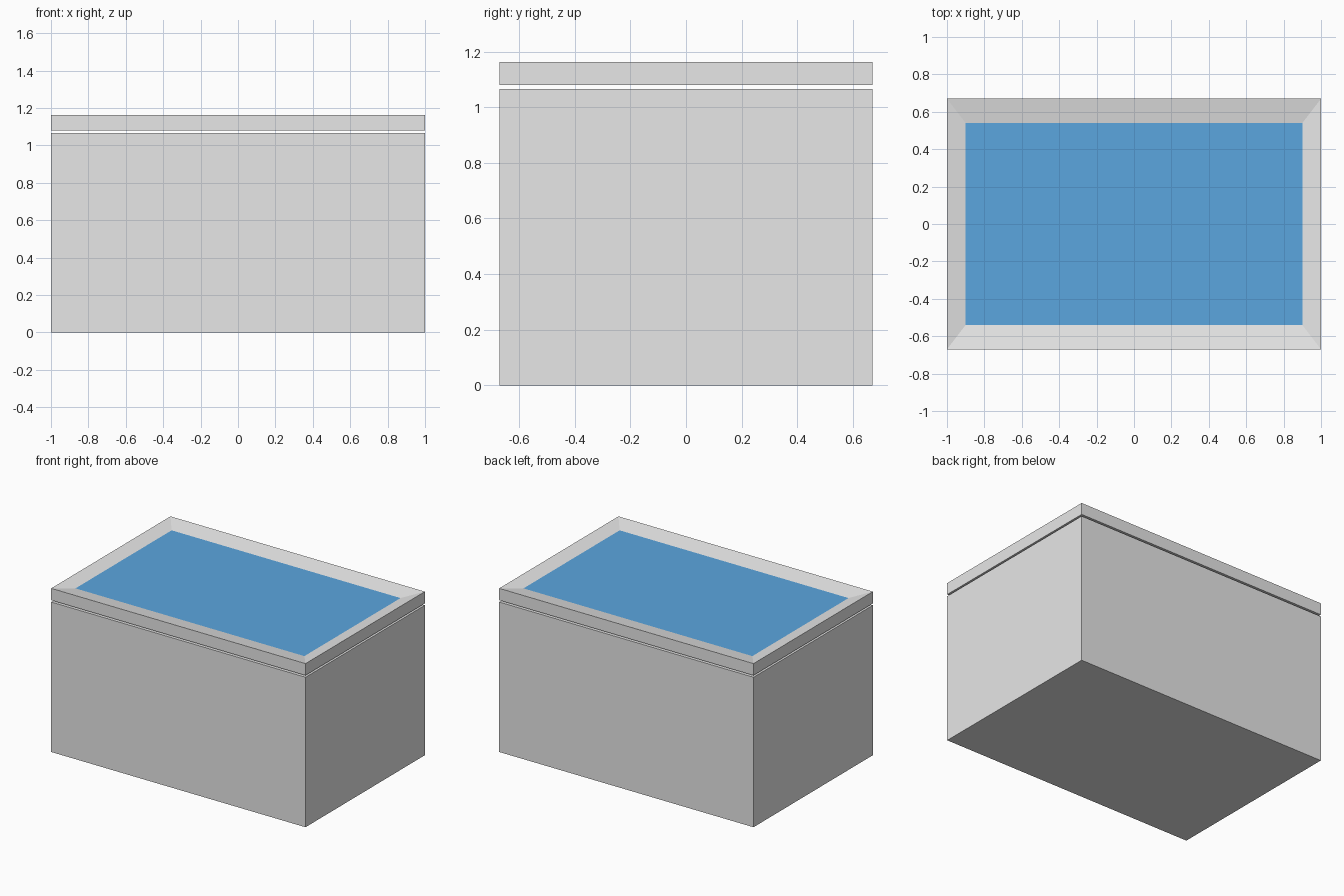
import bpy, bmesh

if "Cube" in bpy.data.objects:
    bpy.data.objects.remove(bpy.data.objects["Cube"])


def material(name, color):
    m = bpy.data.materials.new(name)
    m.diffuse_color = (*color, 1)
    m.use_nodes = True
    m.node_tree.nodes["Principled BSDF"].inputs["Base Color"].default_value = m.diffuse_color
    return m


GREY = material("light grey", (0.8, 0.8, 0.8))
BLUE = material("blue", (0.104, 0.383, 0.735))


def stacked_box(name, rings, mats):
    """Skin rectangular rings (half x, half y, z), capped at both ends."""
    bm = bmesh.new()
    loops = [[bm.verts.new((sx * hx, sy * hy, z))
              for sx, sy in ((-1, -1), (1, -1), (1, 1), (-1, 1))]
             for hx, hy, z in rings]
    bm.faces.new(loops[0][::-1])
    for a, b in zip(loops, loops[1:]):
        for i in range(4):
            j = (i + 1) % 4
            bm.faces.new((a[i], a[j], b[j], b[i]))
    top = bm.faces.new(loops[-1])
    top.material_index = len(mats) - 1
    mesh = bpy.data.meshes.new(name)
    bm.to_mesh(mesh)
    bm.free()
    for m in mats:
        mesh.materials.append(m)
    obj = bpy.data.objects.new(name, mesh)
    bpy.context.collection.objects.link(obj)
    return obj


# Main box
stacked_box("body", [(1, 0.67, 0), (1, 0.67, 1.066)], [GREY])

# Lid floating over a narrow gap, its border sloping down to a blue panel
stacked_box("lid", [(1, 0.67, 1.079), (1, 0.67, 1.163), (0.9, 0.54, 1.14)],
            [GREY, BLUE])
